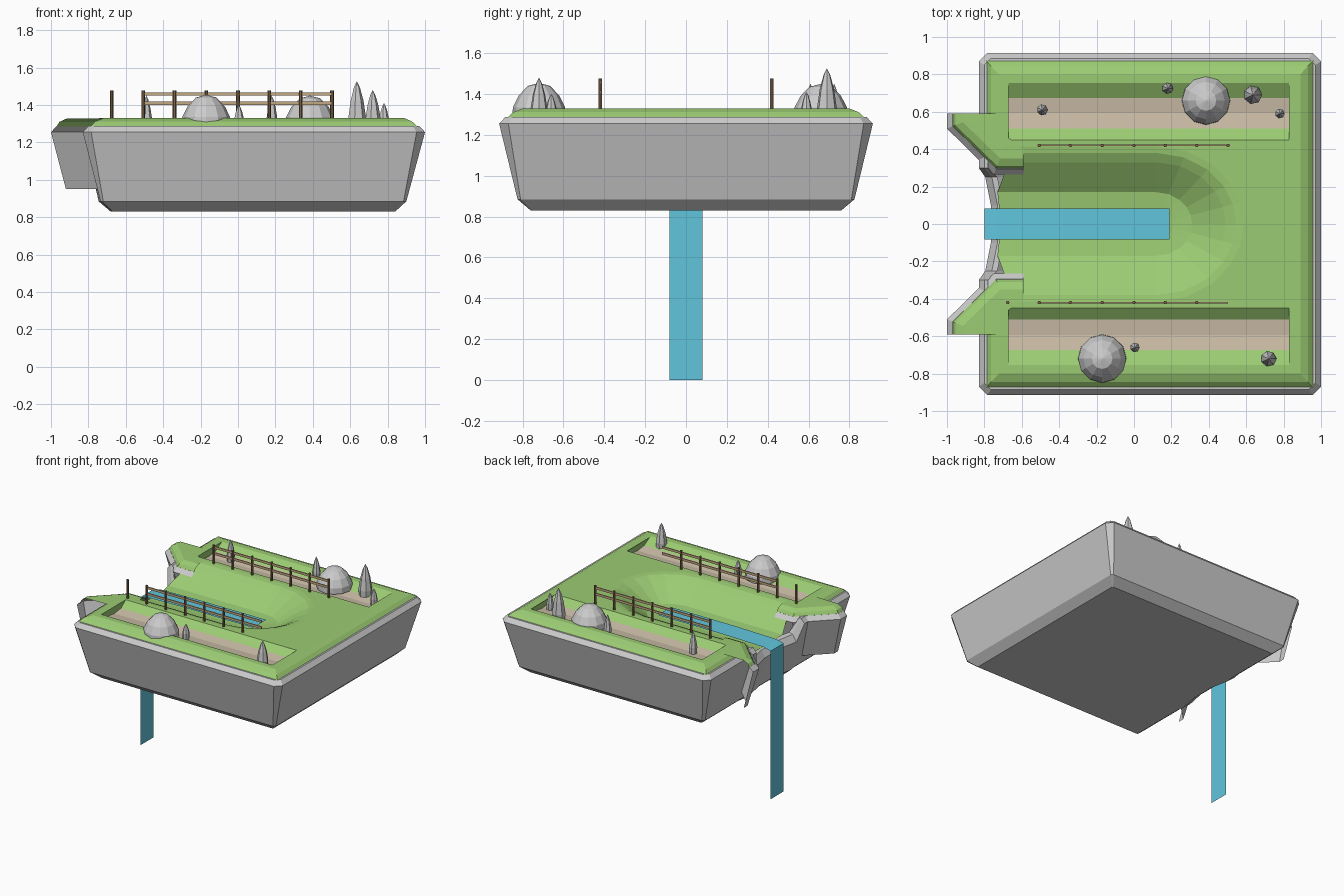
import bpy, bmesh
from math import sin, cos, pi, radians

if "Cube" in bpy.data.objects:
    bpy.data.objects.remove(bpy.data.objects["Cube"])


def material(name, col):
    m = bpy.data.materials.new(name)
    m.diffuse_color = (*col, 1)
    m.use_nodes = True
    m.node_tree.nodes["Principled BSDF"].inputs["Base Color"].default_value = m.diffuse_color
    return m


GRASS = material("grass", (0.33, 0.6, 0.17))
SAND = material("sand", (0.62, 0.53, 0.40))
WATER = material("water", (0.12, 0.56, 0.72))
WOOD = material("wood", (0.22, 0.13, 0.07))
RAIL = material("rail", (0.55, 0.40, 0.22))


def finish(name, bm, mat=None, up=False):
    bmesh.ops.recalc_face_normals(bm, faces=bm.faces)
    if up:
        bm.normal_update()
        if sum(f.normal.z * f.calc_area() for f in bm.faces) < 0:
            bmesh.ops.reverse_faces(bm, faces=bm.faces)
    me = bpy.data.meshes.new(name)
    bm.to_mesh(me)
    bm.free()
    ob = bpy.data.objects.new(name, me)
    bpy.context.collection.objects.link(ob)
    if mat:
        me.materials.append(mat)
    return ob


def loft(name, rings, mat=None, closed=False, cap=False, up=False):
    bm = bmesh.new()
    vs = [[bm.verts.new(p) for p in r] for r in rings]
    n = len(rings[0])
    for a, b in zip(vs, vs[1:]):
        for i in range(n if closed else n - 1):
            j = (i + 1) % n
            bm.faces.new((a[i], a[j], b[j], b[i]))
    if cap:
        bm.faces.new(vs[0])
    return finish(name, bm, mat, up)


# Rock body: chamfered rectangular rings, with the left rim dipping at the stream
def rock_ring(x0, x1, y, c, z, notch_x, notch_z):
    left = [(x0, -.30, z), (notch_x - .01, -.25, notch_z), (notch_x + .02, -.1, notch_z),
            (notch_x + .02, .1, notch_z), (notch_x - .01, .25, notch_z), (x0, .30, z)]
    rest = [(x0, y - c, z), (x0 + c, y, z), (x1 - c, y, z), (x1, y - c, z),
            (x1, -y + c, z), (x1 - c, -y, z), (x0 + c, -y, z), (x0, -y + c, z)]
    return left + rest


loft("rock_base", [
    rock_ring(-.67, .84, .76, .005, .83, -.67, .83),
    rock_ring(-.735, .90, .825, .015, .885, -.735, .885),
    rock_ring(-.83, 1.0, .915, .045, 1.255, -.785, 1.12),
    rock_ring(-.80, .97, .885, .035, 1.288, -.75, 1.17),
    rock_ring(-.78, .95, .865, .03, 1.288, -.72, 1.18)], closed=True, cap=True)


# Grass border around three sides and both left corners
def border_ring(x0, x1, y, z):
    return [(x0, .45, z), (x0, y, z), (x1, y, z), (x1, -y, z), (x0, -y, z), (x0, -.45, z)]


loft("grass_border", [border_ring(-.79, .96, .875, 1.285), border_ring(-.765, .93, .845, 1.312),
                      border_ring(-.72, .89, .80, 1.33), border_ring(-.67, .84, .755, 1.33)],
     GRASS, up=True)
loft("grass_east_strip", [[(.84, -.755, 1.33), (.84, .755, 1.33)],
                          [(.83, -.755, 1.33), (.83, .755, 1.33)]], GRASS, up=True)

# Valley: U-shaped offset curves around the stream, ending in a flat rectangle
ANG = [-90, -70, -50, -32, -16, 0, 16, 32, 50, 70, 90]
CX = .12


def valley_ring(d, z, x0):
    arc = [(CX + d * cos(radians(a)) * 1.12, d * sin(radians(a)), z) for a in ANG]
    return [(x0, -d, z)] + arc + [(x0, d, z)]


def rect_ring(z):
    pts = []
    for a in ANG:
        c, s = cos(radians(a)), sin(radians(a))
        k = min(.72 / max(c, 1e-6), .45 / max(abs(s), 1e-6))
        pts.append((CX + k * c, k * s, z))
    return [(-.67, -.45, z)] + pts + [(-.67, .45, z)]


loft("grass_valley", [valley_ring(.001, 1.18, -.72), valley_ring(.08, 1.18, -.72),
                      valley_ring(.17, 1.19, -.73), valley_ring(.25, 1.245, -.70),
                      valley_ring(.33, 1.30, -.67), valley_ring(.38, 1.325, -.67),
                      valley_ring(.415, 1.33, -.67), rect_ring(1.33)], GRASS, up=True)

# Sunken sandy paths, the projecting rock wings and the fences on both sides
POSTS = [-.675, -.507, -.34, -.17, 0, .167, .335, .503]


def box(name, x0, x1, y0, y1, z0, z1, mat):
    bm = bmesh.new()
    bmesh.ops.create_cube(bm, size=1)
    for v in bm.verts:
        v.co = ((x0 + x1) / 2 + v.co.x * (x1 - x0), (y0 + y1) / 2 + v.co.y * (y1 - y0),
                (z0 + z1) / 2 + v.co.z * (z1 - z0))
    finish(name, bm, mat)


def turned(name, x, y, prof, sides, mat=None):
    loft(name, [[(x + r * cos(2 * pi * i / sides), y + r * sin(2 * pi * i / sides), z)
                 for i in range(sides)] for r, z in prof], mat, closed=True)


WING_PATH = [(-1, .59), (-1, .51), (-.75, .265), (-.59, .265)]
WING_NORMAL = [(-1, 0), (-1, -.41), (-.41, -1), (0, -1)]
WING_TOP = [(-.67, .59), (-.67, .55), (-.67, .46), (-.59, .40)]


def wing_ring(inset, z, s):
    return [(x - nx * inset, s * (y - ny * inset), z)
            for (x, y), (nx, ny) in zip(WING_PATH, WING_NORMAL)]


for s, side in ((1, "back"), (-1, "front")):
    def strip(name, prof, mat):
        loft(name, [[(x, s * y, z) for x in (-.67, .84)] for y, z in prof], mat, up=True)

    strip(side + "_path_inner_bank", [(.45, 1.33), (.51, 1.285)], GRASS)
    strip(side + "_path_outer_bank", [(.675, 1.285), (.755, 1.33)], GRASS)
    strip(side + "_path", [(.51, 1.285), (.593, 1.275), (.675, 1.285)], SAND)
    for x, end in ((-.67, "left"), (.84, "right")):
        loft(side + "_path_end_" + end, [
            [(x, s * y, 1.33) for y in (.45, .51, .593, .675, .755)],
            [(x, s * y, z) for y, z in ((.45, 1.329), (.51, 1.285), (.593, 1.275),
                                        (.675, 1.285), (.755, 1.329))]], GRASS)

    loft(side + "_rock_wing", [wing_ring(.08, .95, s), wing_ring(0, 1.255, s),
                               wing_ring(.03, 1.287, s), wing_ring(.04, 1.287, s)])
    loft(side + "_wing_grass", [wing_ring(.03, 1.285, s), wing_ring(.045, 1.31, s),
                                wing_ring(.085, 1.328, s),
                                [(x, s * y, 1.33) for x, y in WING_TOP]], GRASS, up=True)

    for x in (POSTS[1:] if s > 0 else POSTS[:-1]):
        turned(side + "_fence_post", x, s * .42,
               [(0, 1.31), (.01, 1.31), (.01, 1.477), (0, 1.477)], 6, WOOD)
    for z in (1.41, 1.459):
        box(side + "_fence_rail", -.507, .503, s * .42 - .004, s * .42 + .004,
            z - .009, z + .009, RAIL)

# Stream and waterfall
loft("stream", [[(x, -.082, z), (x, .082, z)] for x, z in
                ((.19, 1.197), (-.38, 1.197), (-.74, 1.19), (-.8, 1.175))], WATER, up=True)
loft("waterfall", [[(-.8, -.082, z), (-.8, .082, z)] for z in (1.175, 0)], WATER)

# Low domed boulders
for x, y, top in ((-.17, -.72, 1.455), (.385, .66, 1.45)):
    h = top - 1.33
    turned("boulder", x, y, [(.13, 1.29), (.128, 1.335), (.10, 1.33 + .5 * h),
                             (.055, 1.33 + .88 * h), (0.0005, top)], 12)

# Pointed standing stones
for x, y, r, top in ((.635, .69, .05, 1.527), (.72, -.72, .042, 1.48), (.78, .59, .026, 1.41),
                     (.18, .725, .03, 1.45), (-.49, .61, .03, 1.45), (.005, -.66, .026, 1.40)):
    h = top - 1.32
    turned("standing_stone", x, y, [(r * .95, 1.28), (r, 1.33), (r * .72, 1.32 + .5 * h),
                                    (r * .35, 1.32 + .83 * h), (.0005, top)], 7)
